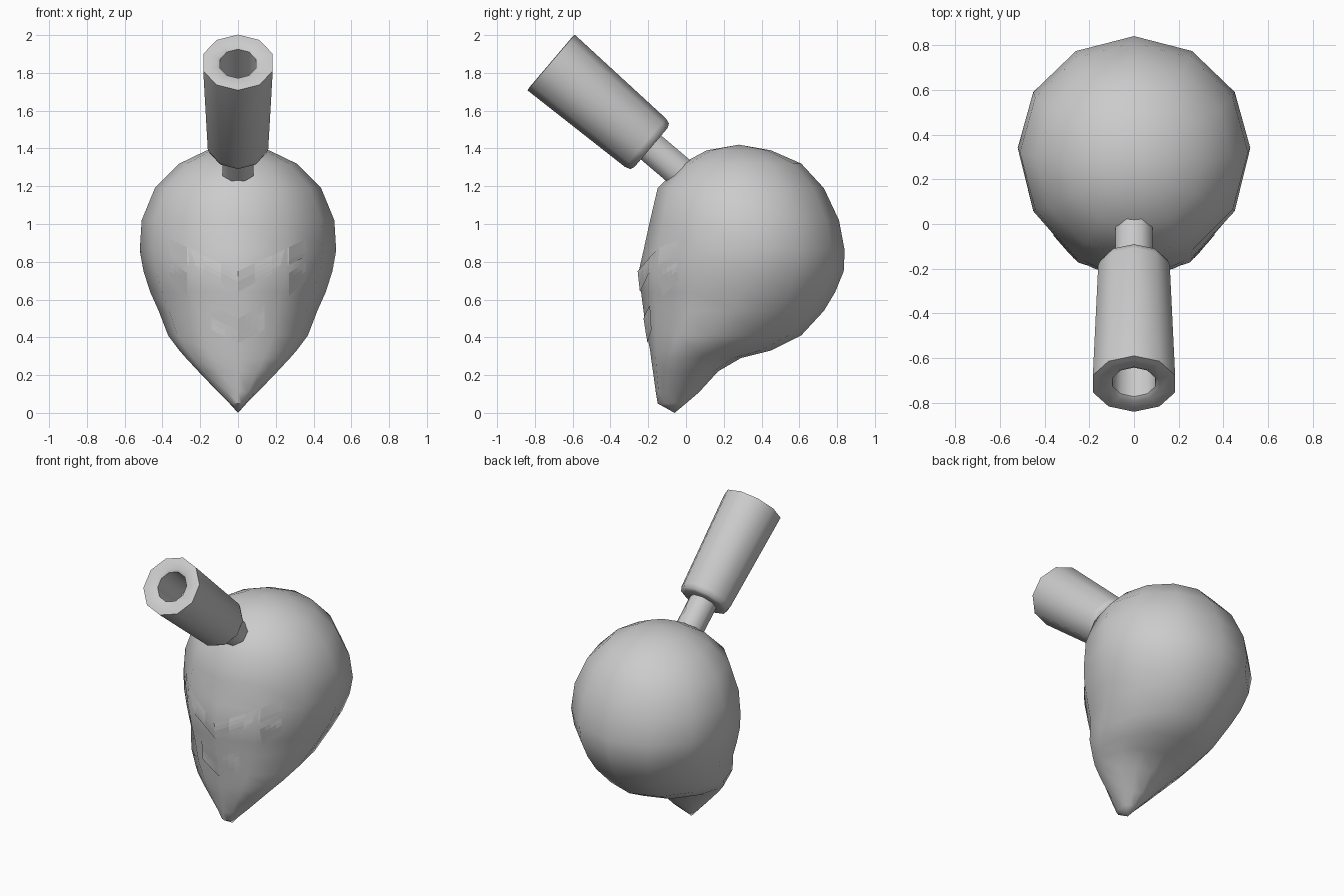
import bpy, bmesh, math
from mathutils import Vector
from mathutils.bvhtree import BVHTree

if "Cube" in bpy.data.objects:
    bpy.data.objects.remove(bpy.data.objects["Cube"])


def finish(name, bm, smooth=None):
    bmesh.ops.recalc_face_normals(bm, faces=bm.faces)
    me = bpy.data.meshes.new(name)
    bm.to_mesh(me)
    ob = bpy.data.objects.new(name, me)
    bpy.context.collection.objects.link(ob)
    if smooth:
        bpy.ops.object.select_all(action='DESELECT')
        ob.select_set(True)
        bpy.context.view_layer.objects.active = ob
        bpy.ops.object.shade_smooth_by_angle(angle=math.radians(smooth))
    return ob


def loft(bm, rings):
    # a ring with one point is a pole
    rows = [[bm.verts.new(p) for p in r] for r in rings]
    for a, b in zip(rows, rows[1:]):
        n = max(len(a), len(b))
        for i in range(n):
            j = (i + 1) % n
            if len(a) == 1:
                bm.faces.new((a[0], b[i], b[j]))
            elif len(b) == 1:
                bm.faces.new((a[i], a[j], b[0]))
            else:
                bm.faces.new((a[i], a[j], b[j], b[i]))


# Head: round skull running down into a wedge chin (z, front, back, half width, widest y)
profile = [
    (1.39, .11, .45, .165, .28), (1.32, -.02, .61, .31, .29),
    (1.19, -.15, .73, .44, .30), (1.02, -.19, .81, .51, .32),
    (.86, -.225, .84, .52, .34), (.75, -.25, .835, .50, .33),
    (.64, -.238, .79, .465, .30), (.54, -.225, .73, .42, .25),
    (.41, -.205, .61, .37, .12), (.33, -.19, .45, .31, .04),
    (.29, -.185, .29, .275, 0), (.22, -.175, .17, .21, -.03),
    (.11, -.16, .07, .105, -.05), (.05, -.15, 0, .045, -.06)]
rings = [[(0, .28, 1.42)]]
for z, f, b, w, c in profile:
    ring = []
    for i in range(12):
        a = i * math.pi / 6
        d = math.cos(a)
        ring.append((w * math.sin(a), c - d * (c - f if d > 0 else b - c), z))
    rings.append(ring)
rings.append([(0, -.06, 0)])
bm = bmesh.new()
loft(bm, rings)
bmesh.ops.recalc_face_normals(bm, faces=bm.faces)
tree = BVHTree.FromBMesh(bm)
finish("head", bm, 40)


# Thin face plates laid on the front of the head
def plate(name, corners, n=4, lift=.006):
    bm = bmesh.new()
    a, b, c, d = [Vector(p) for p in corners]
    for s in (-1, 1):
        grid = []
        for i in range(n + 1):
            u = i / n
            row = []
            for j in range(n + 1):
                p = a.lerp(b, u).lerp(d.lerp(c, u), j / n)
                hit = tree.ray_cast(Vector((s * p.x, -2, p.y)), Vector((0, 1, 0)))[0]
                row.append(bm.verts.new((s * p.x, hit.y - lift, p.y)))
            grid.append(row)
        for i in range(n):
            for j in range(n):
                q = (grid[i][j], grid[i + 1][j], grid[i + 1][j + 1], grid[i][j + 1])
                bm.faces.new(q if s > 0 else q[::-1])
    finish(name, bm)


plate("brow_plate", [(0, .64), (.36, .83), (.36, .92), (0, .75)])
plate("eye_plate", [(.27, .62), (.36, .70), (.36, .80), (.27, .74)])
plate("muzzle_plate", [(0, .37), (.14, .44), (.14, .57), (0, .50)])

# Angled tube and stem, both along one axis
base = Vector((0, -.185, 1.405))
axis = Vector((0, -.762, .648)).normalized()
up = Vector((0, .648, .762)).normalized()
side = Vector((1, 0, 0))


def turned(name, pts, n, phase=0):
    rings = []
    for t, r in pts:
        o = base + axis * t
        if r == 0:
            rings.append([o])
        else:
            rings.append([o + (up * math.cos(a) + side * math.sin(a)) * r
                          for a in (2 * math.pi * (i + phase) / n for i in range(n))])
    bm = bmesh.new()
    loft(bm, rings)
    finish(name, bm, 50)


turned("tube", [(0, 0), (0, .135), (.01, .158), (.04, .168), (.66, .192),
                (.695, .193), (.697, .17), (.697, .12), (.685, .10), (.40, .095), (.40, 0)], 10)
turned("stem", [(-.29, 0), (-.29, .09), (.01, .09), (.01, 0)], 8, .5)
